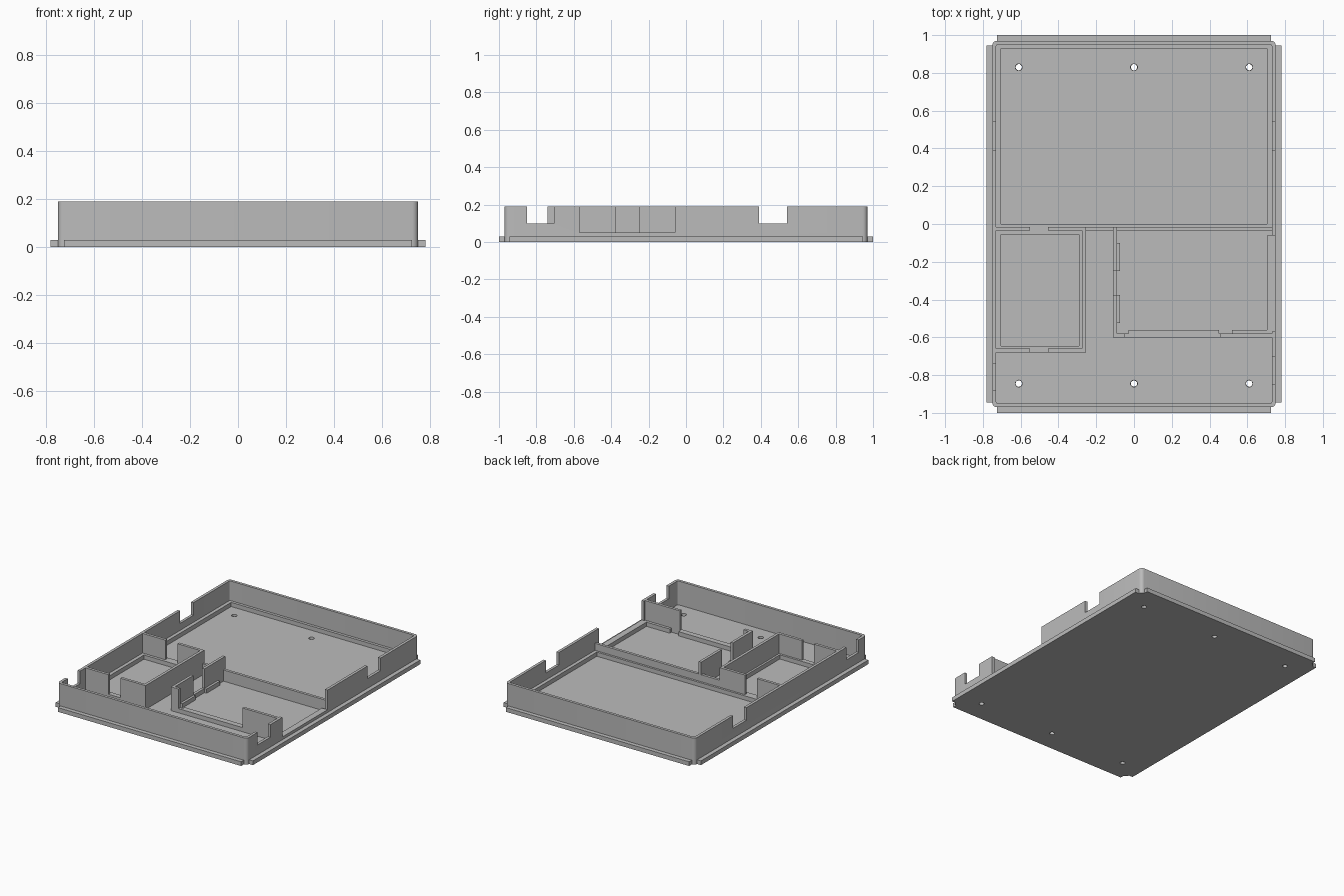
import bpy
import bmesh
from mathutils import Matrix, Vector

cube = bpy.data.objects.get("Cube")
if cube:
    bpy.data.objects.remove(cube, do_unlink=True)

grey = bpy.data.materials.new("plain grey")
grey.use_nodes = True
colour = (0.5, 0.5, 0.5, 1)
grey.diffuse_color = colour
grey.node_tree.nodes["Principled BSDF"].inputs["Base Color"].default_value = colour

FLOOR, LEDGE, LOW, TOP = 0.02, 0.05, 0.1, 0.19
WX, WY, T = 0.75, 0.97, 0.02      # outer half sizes and wall thickness


def finish(name, bm):
    mesh = bpy.data.meshes.new(name)
    bm.to_mesh(mesh)
    bm.free()
    mesh.materials.append(grey)
    obj = bpy.data.objects.new(name, mesh)
    bpy.context.scene.collection.objects.link(obj)
    return obj


def add_box(bm, x0, x1, y0, y1, z0, z1):
    size = Matrix.Diagonal((x1 - x0, y1 - y0, z1 - z0, 1))
    centre = Vector((x0 + x1, y0 + y1, z0 + z1)) / 2
    return bmesh.ops.create_cube(bm, size=1, matrix=Matrix.Translation(centre) @ size)["verts"]


def boxes(name, *specs):
    bm = bmesh.new()
    for spec in specs:
        add_box(bm, *spec)
    return finish(name, bm)


def rounded_block(name, hx, hy, z0, z1, radius):
    bm = bmesh.new()
    add_box(bm, -hx, hx, -hy, hy, z0, z1)
    upright = [e for e in bm.edges if abs(e.verts[0].co.z - e.verts[1].co.z) > 0.01]
    bmesh.ops.bevel(bm, geom=upright, offset=radius, segments=5, profile=0.5, affect="EDGES")
    return finish(name, bm)


def cut(obj, cutter):
    mod = obj.modifiers.new("cut", "BOOLEAN")
    mod.operation, mod.solver, mod.object = "DIFFERENCE", "EXACT", cutter
    bpy.context.view_layer.update()
    graph = bpy.context.evaluated_depsgraph_get()
    mesh = bpy.data.meshes.new_from_object(obj.evaluated_get(graph))
    obj.modifiers.clear()
    obj.data = mesh
    bpy.data.objects.remove(cutter, do_unlink=True)


# Tray with outer walls
tray = rounded_block("tray", WX, WY, 0, TOP, 0.025)
cut(tray, rounded_block("cavity", WX - T, WY - T, FLOOR, 0.3, 0.01))

# Side wall notches and the large side opening
cut(tray, boxes("notches",
                (-0.8, -0.7, 0.39, 0.54, LOW, 0.3),
                (0.7, 0.8, 0.39, 0.54, LOW, 0.3),
                (-0.8, -0.7, -0.88, -0.74, LOW, 0.3),
                (0.7, 0.8, -0.85, -0.705, LOW, 0.3),
                (0.7, 0.8, -0.57, -0.06, LEDGE, 0.3)))

# Screw holes, slightly countersunk
bm = bmesh.new()
for x in (-0.61, 0, 0.61):
    for y in (-0.845, 0.83):
        bmesh.ops.create_cone(bm, cap_ends=True, segments=20, radius1=0.015, radius2=0.02,
                              depth=0.06, matrix=Matrix.Translation((x, y, 0.01)))
cut(tray, finish("hole_cutter", bm))
bpy.ops.object.select_all(action="DESELECT")
tray.select_set(True)
bpy.context.view_layer.objects.active = tray
bpy.ops.object.shade_smooth_by_angle(angle=0.6)

# Outer flange strips around the foot
for side, s in (("right", -1), ("left", 1)):
    x0, x1 = sorted((s * (WX - 0.005), s * 0.78))
    boxes(side + "_flange", (x0, x1, -0.945, 0.945, 0, 0.03))
for side, s in (("front", -1), ("back", 1)):
    y0, y1 = sorted((s * (WY - 0.005), s * 1.0))
    boxes(side + "_flange", (-0.725, 0.725, y0, y1, 0, 0.03))


def ledge_ring(name, x0, x1, y0, y1, ix0, ix1, iy0, iy1):
    boxes(name,
          (x0, ix0, y0, y1, 0.01, LEDGE), (ix1, x1, y0, y1, 0.01, LEDGE),
          (ix0, ix1, y0, iy0, 0.01, LEDGE), (ix0, ix1, iy1, y1, 0.01, LEDGE))


# Support ledges in the back bay and the small bay
ledge_ring("back_bay_ledge", -0.735, 0.735, -0.018, 0.955, -0.705, 0.705, 0, 0.93)
ledge_ring("small_bay_ledge", -0.735, -0.27, -0.665, -0.03, -0.705, -0.29, -0.645, -0.055)

# Low divider behind the large bay
boxes("divider", (-0.255, 0.735, -0.035, -0.015, 0.01, LOW))

# Small bay walls, with a gap at front and back
for side, y in (("front", -0.68), ("back", -0.035)):
    boxes("small_bay_%s_wall" % side,
          (-0.735, -0.55, y, y + T, 0.01, TOP),
          (-0.55, -0.455, y, y + T, 0.01, LEDGE),
          (-0.455, -0.255, y, y + T, 0.01, TOP))
boxes("small_bay_side_wall", (-0.275, -0.255, -0.68, -0.015, 0.01, TOP))

# Large bay walls, with a cable gap and a low front section
boxes("large_bay_side_wall",
      (-0.11, -0.09, -0.60, -0.375, 0.01, TOP),
      (-0.11, -0.09, -0.375, -0.25, 0.01, LEDGE),
      (-0.11, -0.09, -0.25, -0.015, 0.01, TOP))
boxes("large_bay_front_wall",
      (-0.10, -0.05, -0.60, -0.58, 0.01, TOP),
      (-0.05, 0.455, -0.60, -0.58, 0.01, LEDGE),
      (0.455, 0.735, -0.60, -0.58, 0.01, TOP))

# Large bay ledges
boxes("large_bay_ledge",
      (-0.095, -0.073, -0.25, -0.10, 0.01, LEDGE),
      (-0.095, -0.073, -0.525, -0.375, 0.01, LEDGE),
      (-0.03, 0.45, -0.585, -0.56, 0.01, LEDGE),
      (0.52, 0.735, -0.585, -0.56, 0.01, LEDGE),
      (0.705, 0.735, -0.56, -0.06, 0.01, LEDGE))
